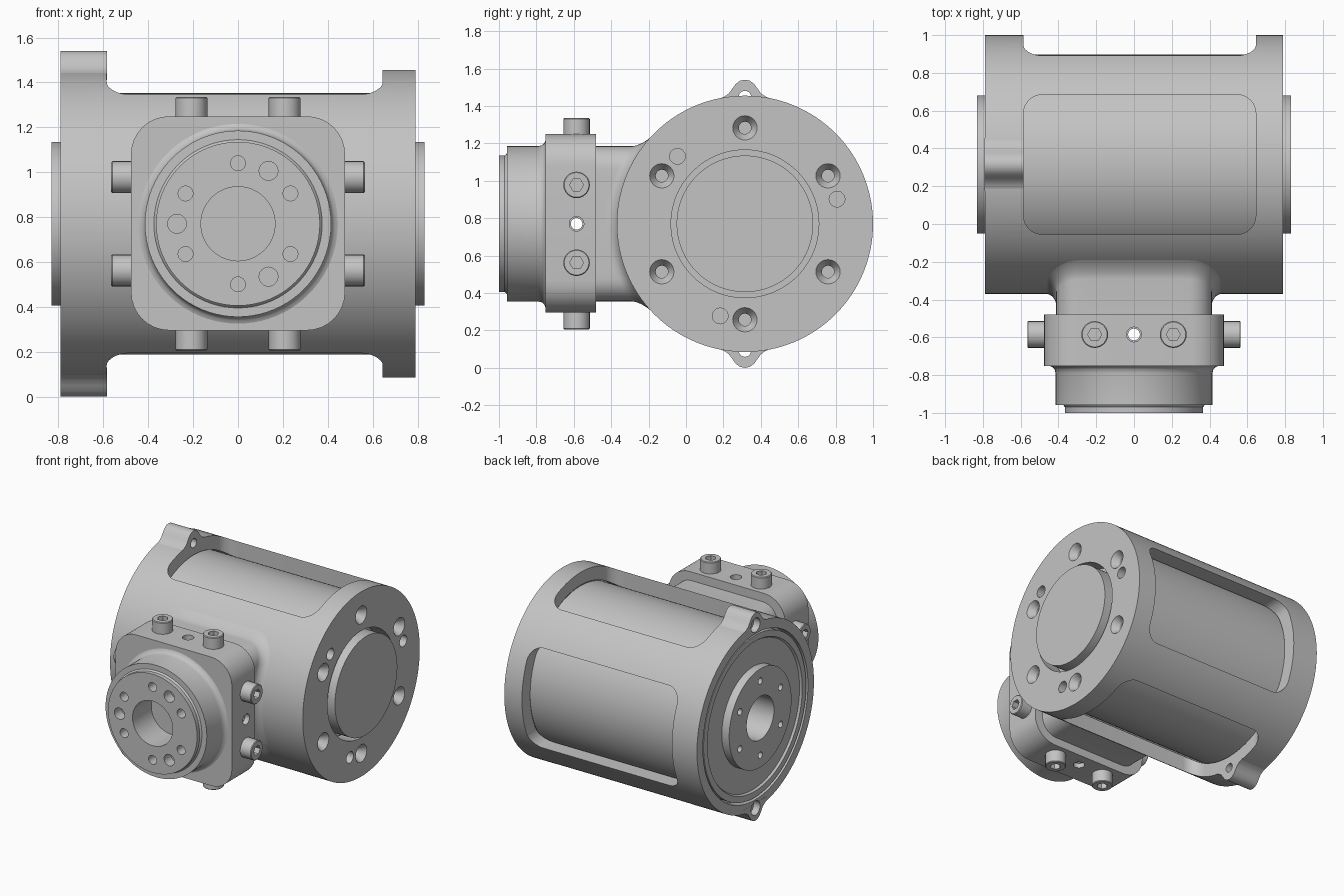
import bpy, bmesh
from math import sin, cos, pi, radians, sqrt
from mathutils import Vector

cube = bpy.data.objects.get("Cube")
if cube:
    bpy.data.objects.remove(cube, do_unlink=True)

metal = bpy.data.materials.new("grey_metal")
metal.use_nodes = True
GREY = (0.55, 0.55, 0.55, 1)
metal.diffuse_color = GREY
metal.node_tree.nodes["Principled BSDF"].inputs["Base Color"].default_value = GREY

MID = 0.77             # height of both axes
BODY = (0.315, MID)    # main axis (y, z)
ARM = (0, MID)         # front axis (x, z)
R = 0.685              # housing radius
parts = []


def point(axis, h, a, b):
    return Vector({"x": (h, a, b), "y": (a, h, b), "z": (a, b, h)}[axis])


def ring(axis, h, r, c, n=64, hexagon=False):
    pts = []
    for i in range(n):
        t = 2 * pi * i / n
        q = r * cos(pi / 6) / cos(t % (pi / 3) - pi / 6) if hexagon else r
        pts.append(point(axis, h, c[0] + q * cos(t), c[1] + q * sin(t)))
    return pts


def rounded(axis, h, half_a, half_b, corner, c, sides=1):
    """Rounded rectangle, with optional points along the straight sides."""
    flat = []
    for k in range(4):
        sa, sb = ((1, 1), (-1, 1), (-1, -1), (1, -1))[k]
        for i in range(9):
            t = pi / 2 * (k + i / 8)
            flat.append(Vector((c[0] + sa * (half_a - corner) + corner * cos(t),
                                c[1] + sb * (half_b - corner) + corner * sin(t))))
    pts = []
    for i, p in enumerate(flat):
        q = flat[(i + 1) % len(flat)]
        steps = sides if i % 9 == 8 else 1
        pts += [p.lerp(q, s / steps) for s in range(steps)]
    return [point(axis, h, p.x, p.y) for p in pts]


def loft(name, rings, closed=False, caps=True):
    bm = bmesh.new()
    rows = [[bm.verts.new(p) for p in r] for r in rings]
    n = len(rows[0])
    pairs = list(zip(rows, rows[1:])) + ([(rows[-1], rows[0])] if closed else [])
    for a, b in pairs:
        for i in range(n):
            j = (i + 1) % n
            bm.faces.new((a[i], a[j], b[j], b[i]))
    if caps and not closed:
        bm.faces.new(rows[0])
        bm.faces.new(rows[-1])
    bmesh.ops.recalc_face_normals(bm, faces=bm.faces)
    mesh = bpy.data.meshes.new(name)
    bm.to_mesh(mesh)
    bm.free()
    obj = bpy.data.objects.new(name, mesh)
    bpy.context.collection.objects.link(obj)
    mesh.materials.append(metal)
    parts.append(obj)
    return obj


def lathe(name, axis, c, profile, n=64, closed=False):
    return loft(name, [ring(axis, h, r, c, n) for h, r in profile], closed)


def rod(axis, c, h0, h1, r, n=24):
    return lathe("cutter", axis, c, [(h0, r), (h1, r)], n)


def cut(target, cutters):
    for cutter in cutters:
        mod = target.modifiers.new("cut", "BOOLEAN")
        mod.operation, mod.solver, mod.object = "DIFFERENCE", "EXACT", cutter
        bpy.context.view_layer.objects.active = target
        bpy.ops.object.modifier_apply(modifier=mod.name)
        parts.remove(cutter)
        bpy.data.objects.remove(cutter, do_unlink=True)


def polar(c, r, degrees):
    t = radians(degrees)
    return (c[0] + r * cos(t), c[1] + r * sin(t))


def ear_hole(s):
    """Stepped hole through an ear and the housing rim."""
    return lathe("cutter", "x", (BODY[0], MID + s * 0.678),
                 [(-0.9, 0.052), (-0.74, 0.052), (-0.74, 0.033), (-0.5, 0.033)], 24)


# Main housing: hollow shell with an end plate on the left
housing = lathe("housing", "x", BODY, [
    (-0.79, R), (0.79, R), (0.79, 0.395), (0.66, 0.395), (0.66, 0.589),
    (-0.72, 0.589), (-0.72, 0.615), (-0.79, 0.615)], n=128, closed=True)

# Windows on top, bottom and back
WIN = (0.615, 0.37, 0.1)
cutters = [loft("cutter", [rounded(axis, h, *WIN, c) for h in span]) for axis, span, c in (
    ("z", (MID, 1.7), (0.03, BODY[0])),
    ("z", (-0.2, MID), (0.03, BODY[0])),
    ("y", (BODY[0], 1.2), (0.03, MID)))]

# Countersunk and plain holes in the end plate
for a in range(30, 390, 60):
    cutters.append(lathe("cutter", "x", polar(BODY, 0.513, a),
                         [(0.81, 0.078), (0.74, 0.033), (0.68, 0.033)], 24))
for a in (15, 135, 255):
    cutters.append(rod("x", polar(BODY, 0.51, a), 0.72, 0.85, 0.042))
cut(housing, cutters + [ear_hole(1), ear_hole(-1)])

# Ears on the right end
half = [(0.14, 0.64), (0.14, 0.668), (0.11, 0.68), (0.086, 0.697), (0.068, 0.722),
        (0.049, 0.748), (0.026, 0.765)]
outline = half + [(0, 0.77)] + [(-a, b) for a, b in reversed(half)]
for label, s in (("upper_ear", 1), ("lower_ear", -1)):
    ear = loft(label, [[Vector((x, BODY[0] + a, MID + s * b)) for a, b in outline]
                       for x in (-0.791, -0.584)])
    cut(ear, [ear_hole(s)])

# Inner core: bored hub on the right, plain disc on the left
core = lathe("inner_core", "x", BODY, [
    (-0.3, 0.16), (-0.83, 0.16), (-0.83, 0.365), (-0.77, 0.365), (-0.77, 0.545),
    (-0.785, 0.555), (-0.785, 0.6), (-0.71, 0.6), (-0.71, 0.582), (0.65, 0.582),
    (0.65, 0.365), (0.83, 0.365)], n=128)
cut(core, [rod("x", polar(BODY, 0.275, a), -0.9, -0.74, 0.024, 16)
           for a in range(30, 390, 60)])

# Neck with a fillet that follows the housing surface
rows = []
FILLET = 0.065
for k in range(-1, 9):
    t = max(k, 0) / 8 * pi / 2
    d = FILLET * (1 - sin(t))
    lift = FILLET * (1 - cos(t)) - 0.003 if k >= 0 else -0.02
    row = rounded("y", 0, 0.412 + d, 0.415 + d, 0.12 + d, ARM, sides=12)
    for p in row:
        p.y = BODY[0] - sqrt(R * R - (p.z - MID) ** 2) - lift
    rows.append(row)
rows.append(rounded("y", -0.49, 0.412, 0.415, 0.12, ARM, sides=12))
loft("neck", rows, caps=False)

# Clamp block with crossing stepped through holes
BY = -0.585
block = loft("clamp_block", [rounded("y", h, 0.477, 0.477, 0.17, (0, 0.772))
                             for h in (-0.48, -0.752)])
STEP = [(-0.6, 0.039), (-0.44, 0.039), (-0.44, 0.031), (0.44, 0.031), (0.44, 0.039), (0.6, 0.039)]
cut(block, [lathe("cutter", "x", (BY, MID), STEP, 24),
            lathe("cutter", "z", (0, BY), [(MID + h, r) for h, r in STEP], 24)])

# Round collar with a bored, drilled front face
collar = lathe("front_collar", "y", ARM, [
    (-0.78, 0.165), (-1, 0.165), (-1, 0.365), (-0.97, 0.365), (-0.958, 0.375),
    (-0.958, 0.415), (-0.79, 0.415), (-0.77, 0.42), (-0.758, 0.431),
    (-0.752, 0.445), (-0.74, 0.445)], n=80)
cut(collar, [rod("y", polar(ARM, 0.27, a), -1.1, -0.9, 0.033) for a in range(30, 390, 60)]
    + [rod("y", polar(ARM, 0.272, a), -1.1, -0.92, 0.042) for a in (60, 180, 300)])

# Cap screws with hex sockets on the four sides of the block
for axis, base in (("x", 0), ("z", MID)):
    for s in (1, -1):
        for off in (-0.208, 0.208):
            c = (BY, MID + off) if axis == "x" else (off, BY)
            shape = [(0.46, 0.071, False), (0.56, 0.071, False), (0.565, 0.066, False),
                     (0.565, 0.037, True), (0.52, 0.037, True)]
            loft("cap_screw", [ring(axis, base + s * h, r, c, 24, hx) for h, r, hx in shape])

# Smooth shading with sharp edges kept
bpy.ops.object.select_all(action="DESELECT")
for obj in parts:
    obj.select_set(True)
bpy.context.view_layer.objects.active = housing
bpy.ops.object.shade_smooth_by_angle(angle=radians(30))
